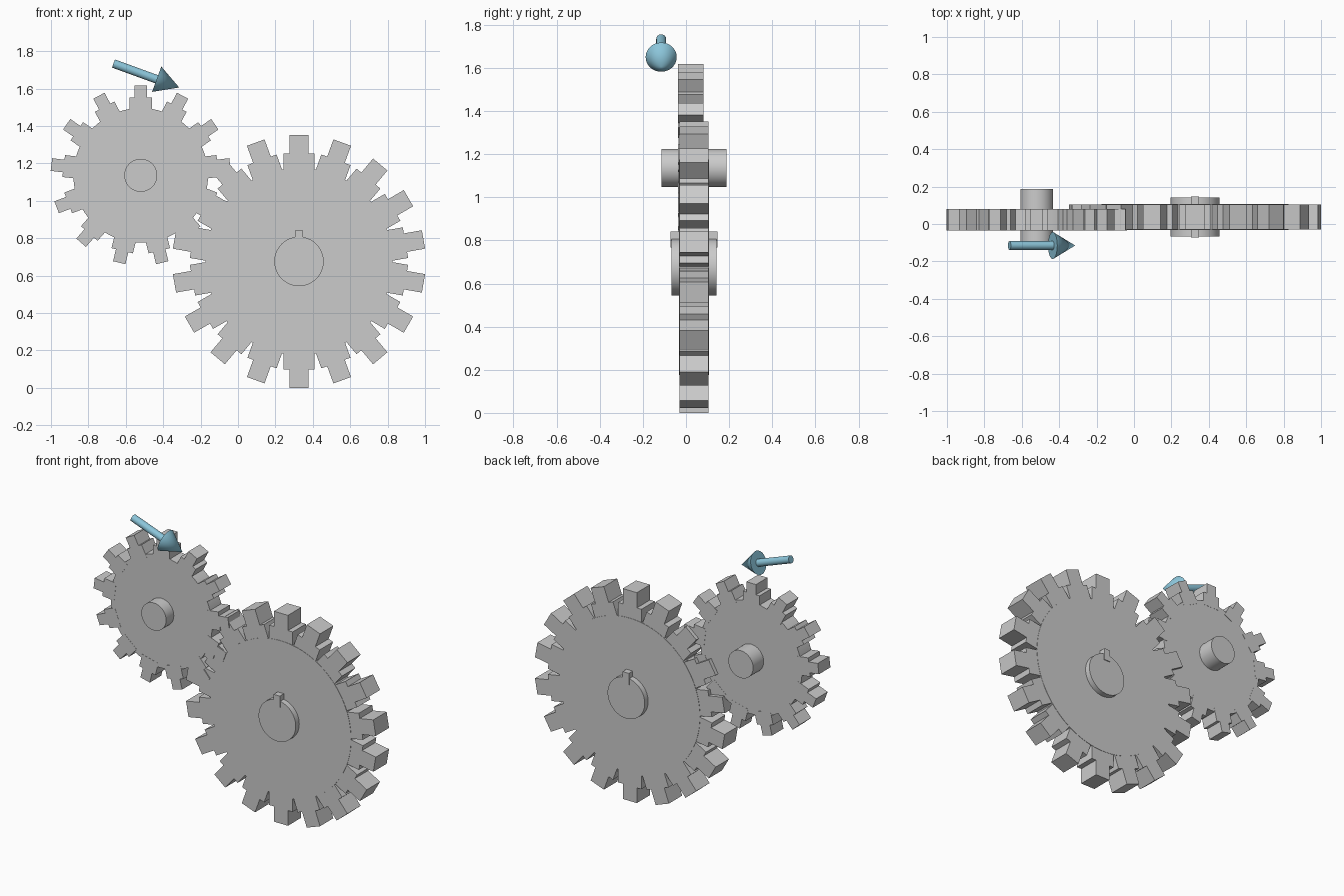
import bpy, bmesh
from math import radians, pi, sin, cos
from mathutils import Matrix, Vector

if "Cube" in bpy.data.objects:
    bpy.data.objects.remove(bpy.data.objects["Cube"])


def finish(bm, name, smooth=False, mat=None):
    bmesh.ops.recalc_face_normals(bm, faces=bm.faces)
    me = bpy.data.meshes.new(name)
    bm.to_mesh(me)
    bm.free()
    ob = bpy.data.objects.new(name, me)
    bpy.context.collection.objects.link(ob)
    if mat:
        me.materials.append(mat)
    if smooth:
        bpy.ops.object.select_all(action='DESELECT')
        ob.select_set(True)
        bpy.context.view_layer.objects.active = ob
        bpy.ops.object.shade_smooth_by_angle(angle=radians(30))
    return ob


def rod(name, a, b, r1, r2, mat=None, segs=64):
    """Cylinder or cone from point a to point b."""
    a, b = Vector(a), Vector(b)
    rot = (b - a).to_track_quat('Z', 'Y').to_matrix().to_4x4()
    bm = bmesh.new()
    bmesh.ops.create_cone(bm, cap_ends=True, segments=segs, radius1=r1, radius2=r2,
                          depth=(b - a).length,
                          matrix=Matrix.Translation((a + b) / 2) @ rot)
    return finish(bm, name, True, mat)


def add_box(bm, lo, hi, matrix=Matrix()):
    lo, hi = Vector(lo), Vector(hi)
    bmesh.ops.create_cube(bm, size=1, matrix=matrix @ Matrix.Translation((lo + hi) / 2)
                          @ Matrix.Diagonal((*(hi - lo), 1)))


def gear(name, x, z, y0, y1, count, disc_r, base, tip, proud):
    """Disc plus a ring of stepped teeth; base and tip are (half width, outer radius)."""
    rod(name + "_disc", (x, y0 - proud, z), (x, y1 + proud, z), disc_r, disc_r, segs=96)
    bm = bmesh.new()
    for i in range(count):
        m = Matrix.Translation((x, 0, z)) @ Matrix.Rotation(2 * pi * i / count, 4, 'Y')
        add_box(bm, (-base[0], y0, disc_r * 0.92), (base[0], y1, base[1]), m)
        add_box(bm, (-tip[0], y0, base[1] - 0.002), (tip[0], y1, tip[1]), m)
    finish(bm, name + "_teeth")


# Large gear with hub and key
LX, LZ = 0.326, 0.676
gear("large_gear", LX, LZ, -0.03, 0.105, 18, 0.5, (0.083, 0.578), (0.05, 0.676), 0.002)
rod("large_hub", (LX, -0.068, LZ), (LX, 0.142, LZ), 0.132, 0.132)
bm = bmesh.new()
add_box(bm, (LX - 0.022, -0.073, 0.767), (LX + 0.022, 0.147, 0.842))
finish(bm, "hub_key")

# Small gear with axle
SX, SZ = -0.52, 1.136
gear("small_gear", SX, SZ, -0.036, 0.081, 13, 0.36, (0.059, 0.415), (0.034, 0.481), -0.001)
rod("small_axle", (SX, -0.113, SZ), (SX, 0.187, SZ), 0.088, 0.088)

# Direction arrow
blue = bpy.data.materials.new("arrow_blue")
blue.diffuse_color = (0.26, 0.56, 0.70, 1)
blue.use_nodes = True
blue.node_tree.nodes["Principled BSDF"].inputs["Base Color"].default_value = blue.diffuse_color
d = Vector((cos(radians(20)), 0, -sin(radians(20))))
tail = Vector((-0.666, -0.115, 1.734))
rod("arrow_shaft", tail, tail + d * 0.26, 0.023, 0.023, blue, 32)
rod("arrow_head", tail + d * 0.246, tail + d * 0.374, 0.072, 0, blue, 48)
